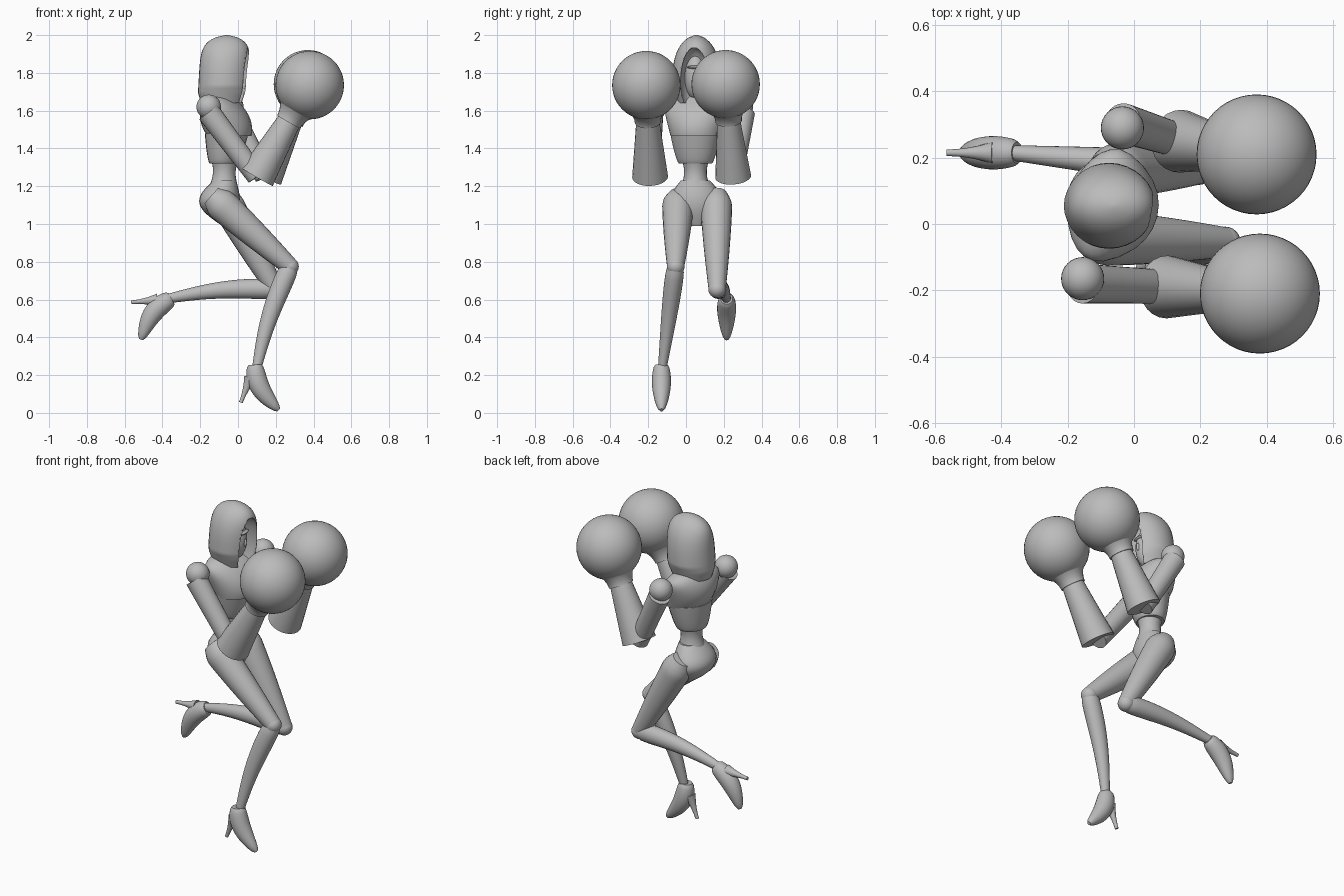
import bpy
import bmesh
from math import sin, cos, pi, tau, radians, sqrt
from mathutils import Vector, Matrix

if "Cube" in bpy.data.objects:
    bpy.data.objects.remove(bpy.data.objects["Cube"], do_unlink=True)

# One plain grey finish
GREY = (0.5, 0.5, 0.5, 1)
material = bpy.data.materials.new("plain_grey")
material.use_nodes = True
material.diffuse_color = GREY
shader = next(node for node in material.node_tree.nodes if node.type == 'BSDF_PRINCIPLED')
shader.inputs["Base Color"].default_value = GREY

UP = Vector((0, 0, 1))
SIDE = Vector((0, 1, 0))
CHEST_SIDE = Vector((1, 4, 0))


def finish(name, bm):
    """Turn a bmesh into a smooth grey object whose sharp rims stay crisp."""
    bmesh.ops.recalc_face_normals(bm, faces=bm.faces)
    mesh = bpy.data.meshes.new(name)
    bm.to_mesh(mesh)
    bm.free()
    mesh.materials.append(material)
    part = bpy.data.objects.new(name, mesh)
    bpy.context.collection.objects.link(part)
    bpy.ops.object.select_all(action='DESELECT')
    part.select_set(True)
    bpy.context.view_layer.objects.active = part
    bpy.ops.object.shade_smooth_by_angle(angle=radians(40))
    return part


def loft(name, start, end, width, depth, profile, depth_profile=None,
         bend=(0, 0, 0), side=SIDE, axis=None, steps=20, sides=24):
    """Sweep an ellipse from start to end, scaled by a profile of 0 to 1."""
    start, end, bend = Vector(start), Vector(end), Vector(bend)
    depth_profile = depth_profile or profile
    bm = bmesh.new()
    loops = []
    for step in range(steps + 1):
        f = step / steps
        centre = start.lerp(end, f) + bend * sin(pi * f)
        along = axis or (end - start + bend * pi * cos(pi * f)).normalized()
        across = (side - along * side.dot(along)).normalized()
        forward = across.cross(along)
        across = across * width * profile(f)
        forward = forward * depth * depth_profile(f)
        angles = [tau * k / sides for k in range(sides)]
        loops.append([bm.verts.new(centre + across * sin(a) + forward * cos(a)) for a in angles])
    for low, high in zip(loops, loops[1:]):
        for k in range(sides):
            nxt = (k + 1) % sides
            bm.faces.new((low[k], low[nxt], high[nxt], high[k]))
    bm.faces.new(loops[0])
    bm.faces.new(loops[-1])
    return finish(name, bm)


def ball(name, centre, radii, segments=32):
    bm = bmesh.new()
    bmesh.ops.create_uvsphere(bm, u_segments=segments, v_segments=segments // 2, radius=1)
    place = Matrix.Translation(centre) @ Matrix.Diagonal((*radii, 1))
    bmesh.ops.transform(bm, matrix=place, verts=bm.verts)
    return finish(name, bm)


# Profile rules shared by the parts
def dome(power, hem):
    """Slightly gathered at the hem, closing to a rounded crown."""
    return lambda f: (1 - 0.99 * f ** power) ** 0.6 * min(1, hem + f)


def straight(first, last):
    return lambda f: first + (last - first) * f


def thigh_profile(f):
    return (1 - 0.47 * f ** 1.5) * sqrt(min(1, 0.4 + 5 * f))


def shin_profile(f):
    return 0.84 - 0.36 * f + 0.25 * sin(pi * sqrt(f))


def hip_profile(f):
    return 0.57 - 0.3 * f + 0.6 * sin(pi * f)


def waist_profile(f):
    return 1 - 0.2 * sin(pi * f)


def shoulder_profile(f):
    return (0.78 + 0.4 * f) * (1 - 0.7 * f ** 8)


def bust_profile(f):
    return 0.85 + 0.8 * f - 1.25 * f * f


def shoe_profile(f):
    return 0.65 - 0.45 * f + 0.55 * max(0, sin(pi * f)) ** 0.6


# Hood with a pointed opening, and the face inside it
hood = loft("hood", (-0.08, 0.055, 1.64), (-0.06, 0.055, 2), 0.13, 0.135,
            dome(4, 0.75), dome(8, 0.85), axis=UP, steps=32, sides=32)
cutter = ball("hood_cutter", (0.04, 0.045, 1.75), (0.1, 0.075, 0.185))
cutter.hide_render = True
opening = hood.modifiers.new("opening", 'BOOLEAN')
opening.object = cutter
opening.solver = 'EXACT'
bpy.context.view_layer.objects.active = hood
bpy.ops.object.modifier_apply(modifier=opening.name)
bpy.data.objects.remove(cutter, do_unlink=True)
ball("face", (-0.055, 0.05, 1.78), (0.07, 0.06, 0.12))
ball("nose", (0.01, 0.05, 1.77), (0.015, 0.01, 0.025), 12)
ball("brow", (0, 0.05, 1.83), (0.02, 0.045, 0.01), 16)
loft("neck", (-0.09, 0.055, 1.6), (-0.08, 0.055, 1.74), 0.055, 0.055, straight(1, 0.8))

# Torso, turned a little towards the front
loft("upper_chest", (-0.045, 0.05, 1.465), (-0.1, 0.06, 1.685), 0.17, 0.135,
     shoulder_profile, bust_profile, side=CHEST_SIDE, axis=UP)
loft("ribcage", (-0.075, 0.05, 1.32), (-0.06, 0.05, 1.48), 0.13, 0.11,
     lambda f: 0.68 + 0.36 * f ** 0.7, side=CHEST_SIDE, axis=UP)
loft("waist", (-0.07, 0.05, 1.35), (-0.075, 0.05, 1.2), 0.075, 0.075, waist_profile)
loft("pelvis", (-0.07, 0.05, 1.23), (-0.055, 0.06, 0.99), 0.135, 0.105, hip_profile,
     bend=(-0.035, 0, 0), axis=UP)


def arm(label, shoulder, elbow, hand):
    """Ball shoulder, slim upper arm, wide sleeve and a round glove."""
    shoulder, elbow, hand = Vector(shoulder), Vector(elbow), Vector(hand)
    outward = SIDE * (0.015 if shoulder.y > 0 else -0.015)
    wrist = hand.lerp(elbow, 0.4)
    ball(label + "_shoulder", shoulder, (0.065,) * 3)
    loft(label + "_upper_arm", shoulder + outward - UP * 0.03, elbow, 0.06, 0.062,
         straight(1, 0.85))
    loft(label + "_forearm", elbow, wrist, 0.095, 0.097, straight(1, 0.65))
    loft(label + "_cuff", wrist, wrist.lerp(hand, 0.5), 0.07, 0.07,
         lambda f: 1 + 0.85 * f * f)
    ball(label + "_glove", hand, (0.181,) * 3, 48)


def leg(label, hip, knee, ankle, shin_bend):
    """Full thigh, ball knee and a shin with a raised calf."""
    loft(label + "_thigh", hip, knee, 0.086, 0.088, thigh_profile)
    ball(label + "_knee", knee, (0.047,) * 3, 24)
    loft(label + "_shin", knee, ankle, 0.048, 0.052, shin_profile, bend=shin_bend)


def shoe(label, ankle, pitch):
    """High heeled shoe shaped around the ankle, then turned about it."""
    place = Matrix.Translation(ankle) @ Matrix.Rotation(radians(pitch), 4, 'Y')
    body = loft(label + "_shoe", (0.005, 0, 0), (0.13, 0, -0.24), 0.05, 0.053,
                shoe_profile, bend=(-0.035, 0, 0))
    heel = loft(label + "_heel", (-0.02, 0, -0.07), (-0.07, 0, -0.2), 0.034, 0.034,
                lambda f: 0.3 + 0.7 * (1 - f) ** 2, sides=16)
    for part in (body, heel):
        part.data.transform(place)


# Raised arms
arm("right", (-0.155, -0.165, 1.62), (0.1, -0.19, 1.25), (0.38, -0.21, 1.735))
arm("left", (-0.035, 0.29, 1.62), (0.14, 0.25, 1.25), (0.37, 0.21, 1.74))

# Right knee forward, left shin swept back
leg("right", (-0.14, -0.04, 1.15), (0.275, -0.055, 0.775), (0.1, -0.125, 0.24), (-0.02, 0, 0))
leg("left", (-0.09, 0.16, 1.165), (0.195, 0.165, 0.655), (-0.37, 0.215, 0.605), (0, 0, 0.02))
shoe("right", (0.085, -0.13, 0.255), 0)
shoe("left", (-0.355, 0.215, 0.61), 64)
